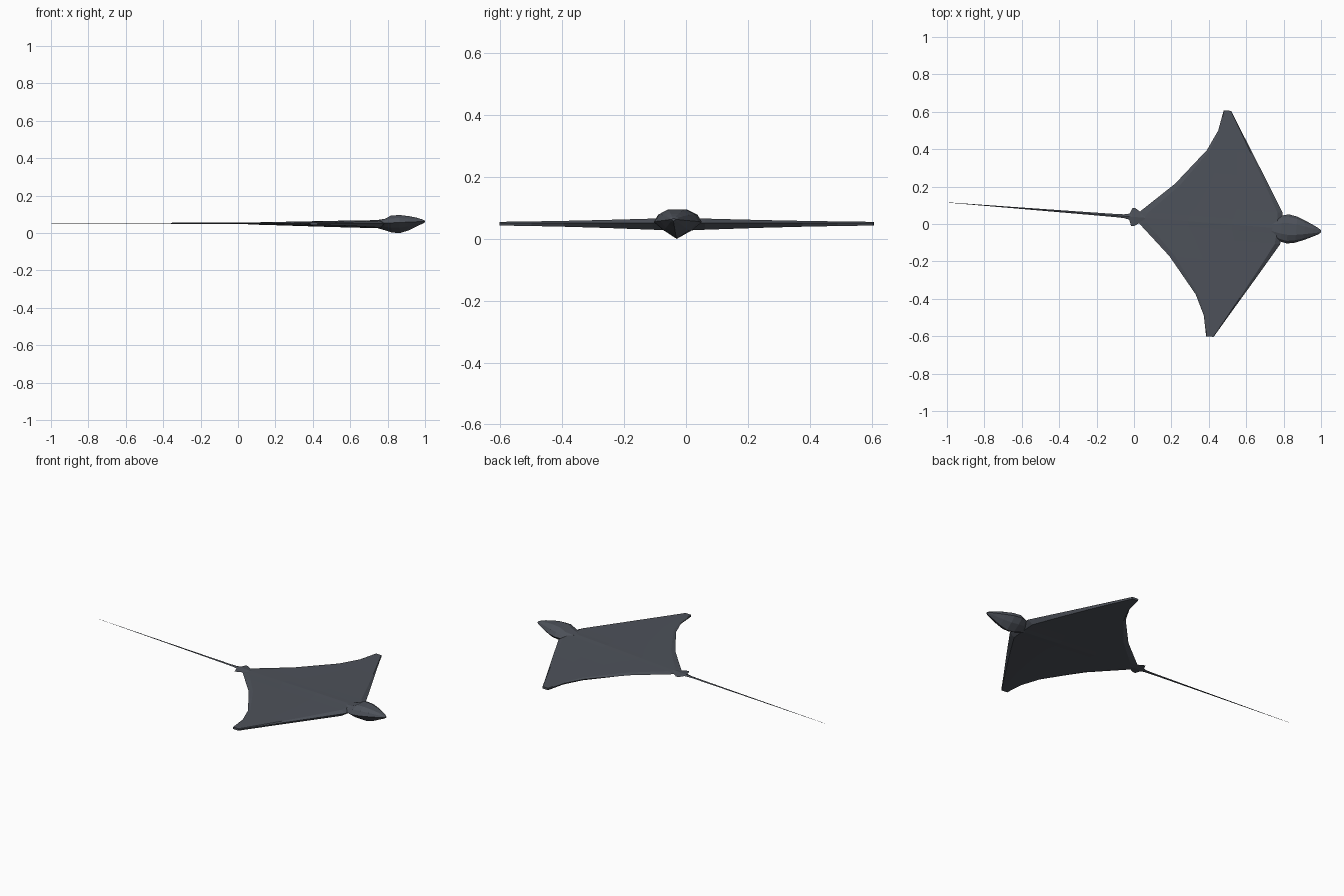
import bpy, bmesh, math
from mathutils import Matrix

if "Cube" in bpy.data.objects:
    bpy.data.objects.remove(bpy.data.objects["Cube"])

# The animal is built along +x, then turned slightly
PLACE = Matrix.Translation((0, 0.0375, 0)) @ Matrix.Rotation(math.radians(-4.45), 4, 'Z')

skin = bpy.data.materials.new("slate_grey_skin")
skin.diffuse_color = (0.075, 0.084, 0.102, 1)
skin.use_nodes = True
skin.node_tree.nodes["Principled BSDF"].inputs["Base Color"].default_value = skin.diffuse_color


def loft(name, rings):
    """Skin a list of equal closed rings and cap both ends."""
    bm = bmesh.new()
    loops = [[bm.verts.new(p) for p in r] for r in rings]
    n = len(rings[0])
    for a, b in zip(loops, loops[1:]):
        for i in range(n):
            j = (i + 1) % n
            bm.faces.new((a[i], a[j], b[j], b[i]))
    bm.faces.new(loops[0])
    bm.faces.new(loops[-1])
    bmesh.ops.remove_doubles(bm, verts=bm.verts, dist=0.0002)
    bmesh.ops.recalc_face_normals(bm, faces=bm.faces)
    bm.transform(PLACE)
    me = bpy.data.meshes.new(name)
    bm.to_mesh(me)
    bm.free()
    me.materials.append(skin)
    ob = bpy.data.objects.new(name, me)
    bpy.context.collection.objects.link(ob)
    return ob


def lerp(table, t):
    for (a, p), (b, q) in zip(table, table[1:]):
        if t <= b:
            return p + (q - p) * (t - a) / (b - a)
    return table[-1][1]


# Wings: one ring per span station, mirrored left and right
LEAD = [(0, .80), (.085, .79), (.266, .681), (.51, .532), (.606, .474)]
TRAIL = [(0, .01), (.03, .028), (.194, .205), (.387, .361), (.496, .413), (.606, .434)]


def wing_ring(v):
    lead, trail = lerp(LEAD, abs(v)), lerp(TRAIL, abs(v))
    t = min(abs(v) / .606, 1) ** 0.7

    def point(f, side):
        u = trail + (lead - trail) * f
        k = min(u / .72, 1)
        top = (.055 + .014 * k) * (1 - t) + .055 * t
        low = (.048 - .023 * k) * (1 - t) + .043 * t
        z = {1: top, -1: low, 0: .052}[side]
        return (u, v, z)
    upper = [point(f, 1) for f in (.06, .35, .65, .96)]
    lower = [point(f, -1) for f in (.96, .65, .35, .06)]
    return [point(0, 0)] + upper + [point(1, 0)] + lower


spans = [0, .03, .085, .194, .266, .387, .496, .57, .606]
loft("wings", [wing_ring(v) for v in [-s for s in spans[:0:-1]] + spans])

# Head: keeled underside, domed top, (x, half width, bottom, middle, top)
HEAD = [(.74, .045, .028, .05, .068), (.79, .070, .014, .052, .076),
        (.825, .078, .002, .054, .094), (.87, .070, .000, .056, .0955),
        (.915, .052, .014, .058, .090), (.96, .031, .036, .060, .081),
        (.99, .016, .050, .062, .072), (1.0025, .006, .057, .062, .066)]


def head_ring(x, w, lo, mid, hi):
    half = [(.6, lo + (mid - lo) * .5), (1, mid), (.82, mid + (hi - mid) * .6), (.4, hi)]
    left = [(x, w * a, z) for a, z in half]
    return [(x, 0, lo)] + left + [(x, -y, z) for _, y, z in left[::-1]]


loft("head", [head_ring(*h) for h in HEAD])

# Small pelvic fins: flat lobed plate between body and tail
FIN = [(-.055, .010), (-.025, .016), (-.012, .048), (.005, .047), (.035, .028), (.06, .03)]
loft("pelvic_fins", [[(x, w, .052), (x, 0, .057), (x, -w, .052), (x, 0, .047)] for x, w in FIN])

# Whip tail: thin diamond section running to a point
TAIL = [(-.03, .011), (-.10, .0085), (-.35, .006), (-.65, .0035), (-1.0, .0008)]
loft("tail", [[(x, w, .052), (x, 0, .052 + w * .45), (x, -w, .052), (x, 0, .052 - w * .45)]
              for x, w in TAIL])
